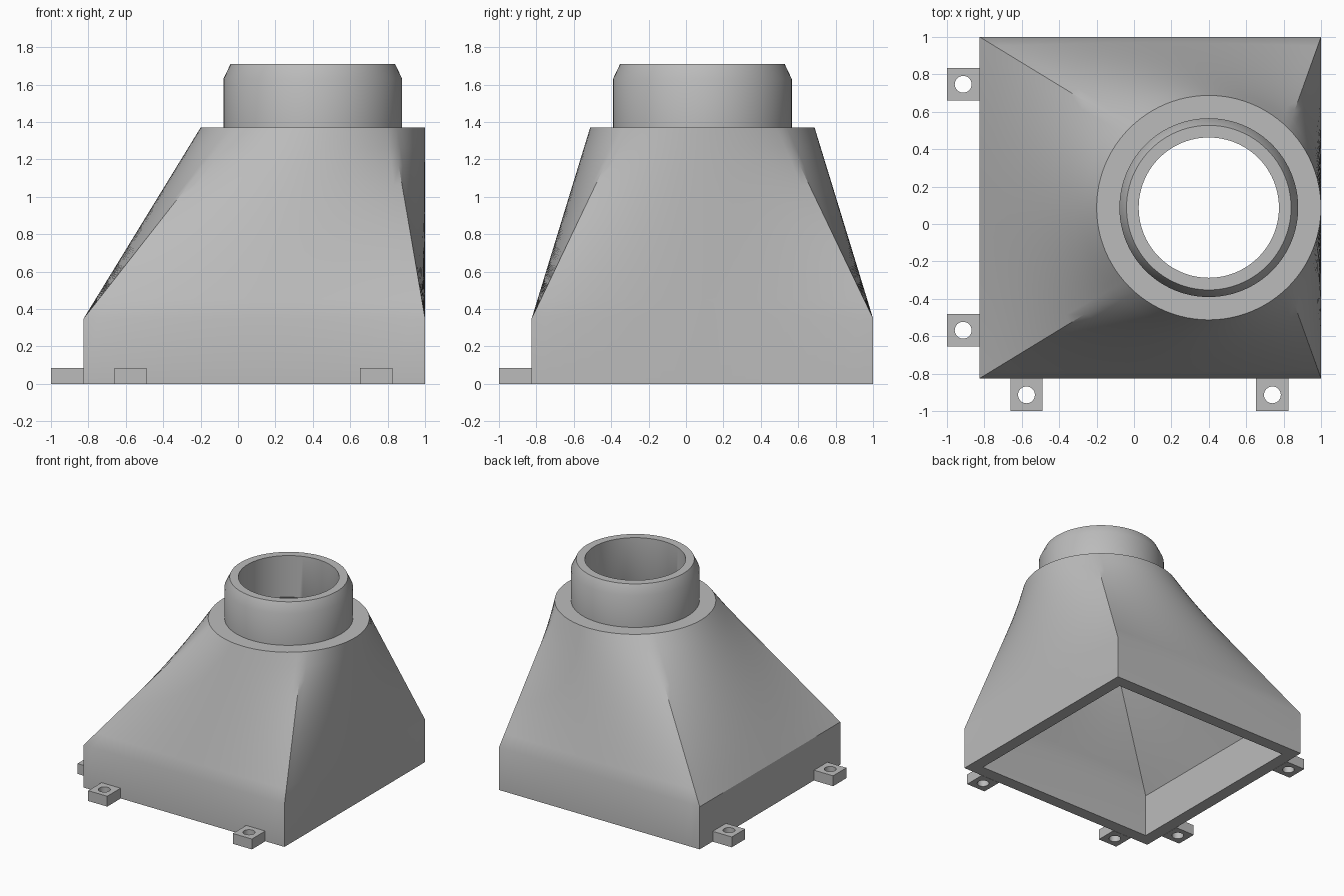
import bpy
import bmesh
from math import cos, sin, pi, radians
from mathutils import Vector

default = bpy.data.objects.get("Cube")
if default:
    bpy.data.objects.remove(default)

grey = bpy.data.materials.new("light grey plastic")
grey.use_nodes = True
colour = (0.5, 0.5, 0.5, 1)
grey.diffuse_color = colour
grey.node_tree.nodes["Principled BSDF"].inputs["Base Color"].default_value = colour


def square(cx, cy, half, z, side):
    """Square outline with evenly spaced points, starting at a corner."""
    corners = [Vector((cx + sx * half, cy + sy * half, z))
               for sx, sy in ((1, 1), (-1, 1), (-1, -1), (1, -1))]
    return [corners[k].lerp(corners[(k + 1) % 4], i / side)
            for k in range(4) for i in range(side)]


def circle(cx, cy, r, z, side):
    """Circle outline whose points match those of a square."""
    angles = [pi / 4 + 2 * pi * i / (4 * side) for i in range(4 * side)]
    return [Vector((cx + r * cos(a), cy + r * sin(a), z)) for a in angles]


def loft(a, b, steps):
    """Outlines strictly between two others, for a ruled transition."""
    return [[p.lerp(q, s / steps) for p, q in zip(a, b)] for s in range(1, steps)]


def closed_shell(name, rings):
    """Bridge the outlines in turn, and the last one back to the first."""
    bm = bmesh.new()
    loops = [[bm.verts.new(p) for p in ring] for ring in rings]
    for a, b in zip(loops, loops[1:] + loops[:1]):
        for i in range(len(a)):
            j = (i + 1) % len(a)
            bm.faces.new((a[i], a[j], b[j], b[i]))
    bmesh.ops.recalc_face_normals(bm, faces=bm.faces)
    mesh = bpy.data.meshes.new(name)
    bm.to_mesh(mesh)
    bm.free()
    mesh.materials.append(grey)
    obj = bpy.data.objects.new(name, mesh)
    bpy.context.collection.objects.link(obj)
    bpy.ops.object.select_all(action='DESELECT')
    obj.select_set(True)
    bpy.context.view_layer.objects.active = obj
    bpy.ops.object.shade_smooth_by_angle(angle=radians(30))
    return obj


# Hollow hood: square skirt, ruled transition to an off-centre round neck
MID, NECK_X, SIDE, STEPS = 0.0875, 0.4, 24, 10
BASE_TOP, SHOULDER, TOP = 0.35, 1.37, 1.71
OUTER, INNER = 0.9125, 0.812


def neck(r, z):
    return circle(NECK_X, MID, r, z, SIDE)


def skirt(half, z):
    return square(MID, MID, half, z, SIDE)


outer_skirt, outer_neck = skirt(OUTER, BASE_TOP), neck(0.6, SHOULDER)
inner_skirt, inner_neck = skirt(INNER, BASE_TOP), neck(0.375, SHOULDER)
closed_shell("duct_hood", [
    skirt(OUTER, 0), outer_skirt,
    *loft(outer_skirt, outer_neck, STEPS), outer_neck,
    neck(0.478, SHOULDER), neck(0.478, 1.63), neck(0.44, TOP),
    neck(0.375, TOP), inner_neck,
    *loft(inner_neck, inner_skirt, STEPS), inner_skirt,
    skirt(INNER, 0)])

# Drilled mounting tabs on the front and right-hand sides
TAB_HALF, TAB_TOP, HOLE = 0.0865, 0.085, 0.045
tabs = {"front_tab_right": (-0.575, -0.9135), "front_tab_left": (0.74, -0.9135),
        "side_tab_back": (-0.9135, 0.747), "side_tab_front": (-0.9135, -0.568)}
for name, (x, y) in tabs.items():
    closed_shell(name, [
        square(x, y, TAB_HALF, 0, 8), square(x, y, TAB_HALF, TAB_TOP, 8),
        circle(x, y, HOLE, TAB_TOP, 8), circle(x, y, HOLE, 0, 8)])
